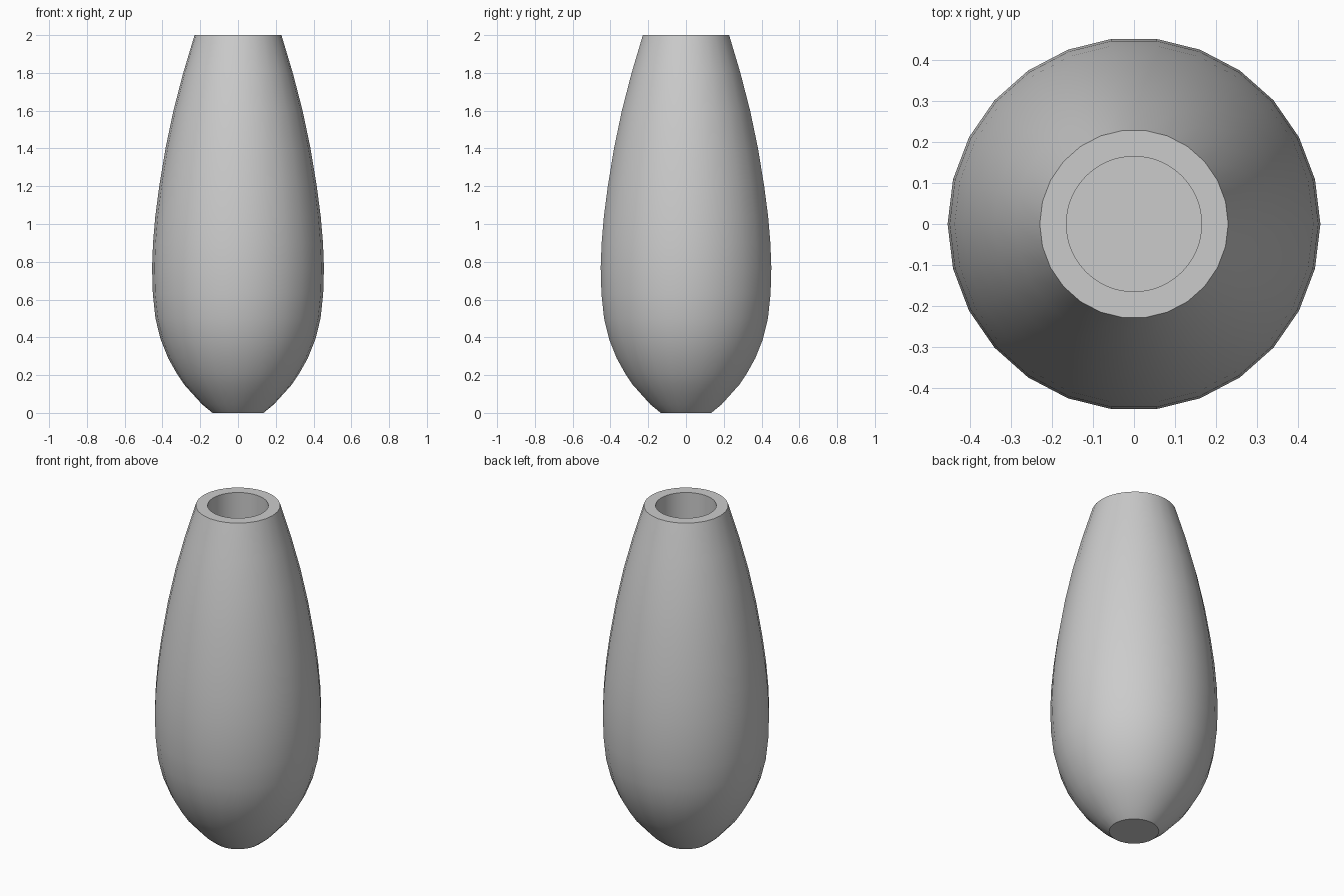
import bpy, bmesh, math

if "Cube" in bpy.data.objects:
    bpy.data.objects.remove(bpy.data.objects["Cube"], do_unlink=True)

clay = bpy.data.materials.new("plain grey")
clay.use_nodes = True
GREY = (0.6, 0.6, 0.6, 1)
clay.diffuse_color = GREY
clay.node_tree.nodes["Principled BSDF"].inputs["Base Color"].default_value = GREY


def lathe(name, profile, sides):
    """Closed solid of revolution from (radius, height) pairs, bottom to top."""
    bm = bmesh.new()
    rings = []
    for r, z in profile:
        angles = [2 * math.pi * i / sides for i in range(sides)]
        rings.append([bm.verts.new((r * math.cos(a), r * math.sin(a), z)) for a in angles])
    for low, high in zip(rings, rings[1:]):
        for i in range(sides):
            j = (i + 1) % sides
            bm.faces.new((low[i], low[j], high[j], high[i]))
    bm.faces.new(rings[0][::-1])
    bm.faces.new(rings[-1])
    mesh = bpy.data.meshes.new(name)
    bm.to_mesh(mesh)
    bm.free()
    mesh.materials.append(clay)
    obj = bpy.data.objects.new(name, mesh)
    bpy.context.collection.objects.link(obj)
    return obj


# Egg-shaped body with a flat foot and a flat rim
body_profile = [(0.135, 0), (0.19, 0.045), (0.24, 0.1), (0.285, 0.15), (0.325, 0.21),
                (0.37, 0.29), (0.41, 0.39), (0.437, 0.5), (0.451, 0.63), (0.455, 0.77),
                (0.45, 0.9), (0.438, 1.04), (0.417, 1.2), (0.384, 1.4), (0.342, 1.6),
                (0.29, 1.8), (0.23, 2)]
vase = lathe("vase_body", body_profile, 26)

# Straight round bore, cut down from the rim
bore = lathe("bore_cutter", [(0.165, 0.2), (0.165, 2.1)], 64)
bore.hide_render = True
cut = vase.modifiers.new("bore", 'BOOLEAN')
cut.operation = 'DIFFERENCE'
cut.solver = 'EXACT'
cut.object = bore

bpy.ops.object.select_all(action='DESELECT')
vase.select_set(True)
bpy.context.view_layer.objects.active = vase
bpy.ops.object.modifier_apply(modifier=cut.name)
bpy.data.objects.remove(bore, do_unlink=True)
bpy.ops.object.shade_smooth_by_angle(angle=math.radians(30))
